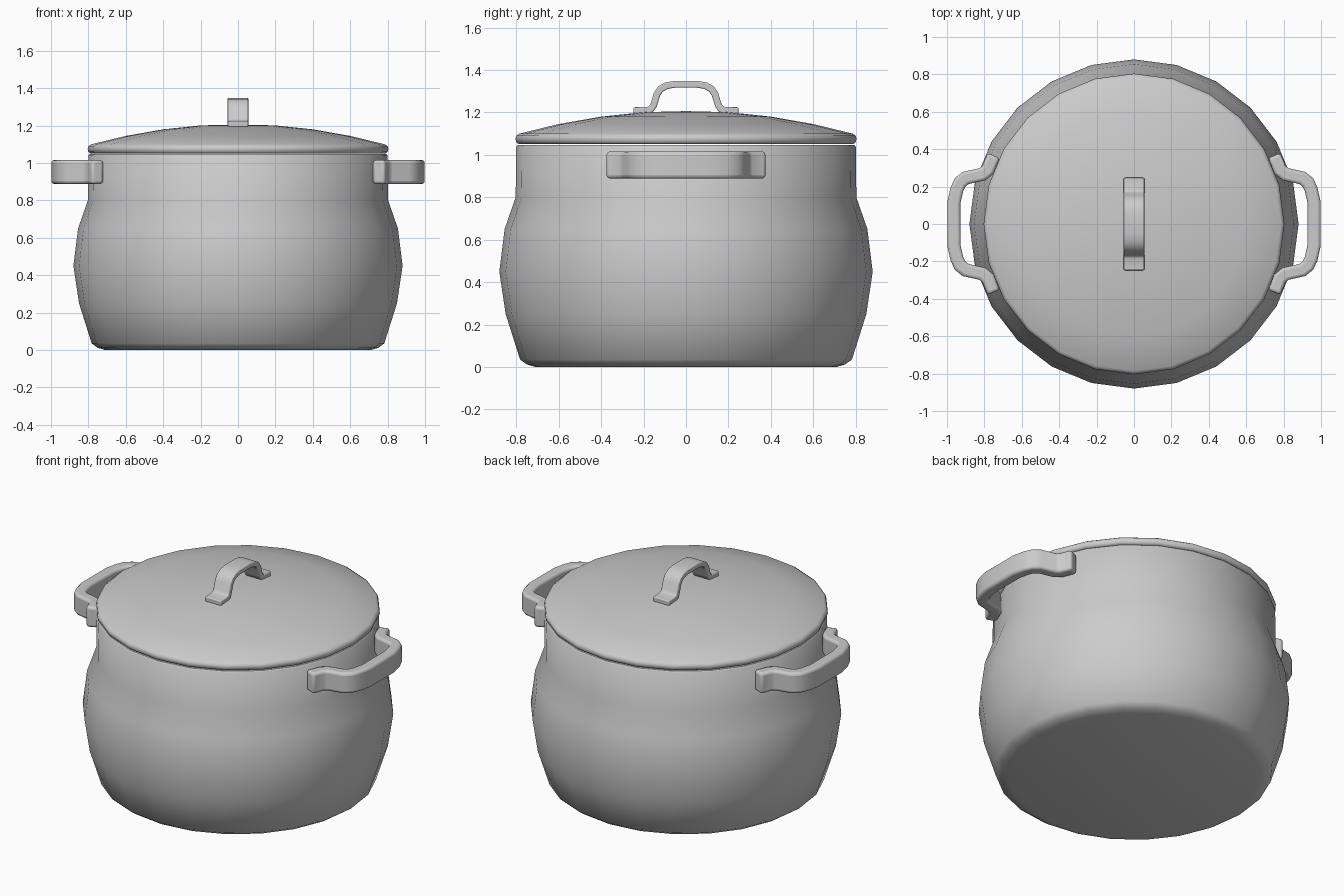
import bpy, bmesh, math
from mathutils import Vector

if "Cube" in bpy.data.objects:
    bpy.data.objects.remove(bpy.data.objects["Cube"])

SIDES = 24


def finish(bm, name, bevel=0.0, mirror=False):
    bmesh.ops.remove_doubles(bm, verts=bm.verts, dist=1e-5)
    bmesh.ops.recalc_face_normals(bm, faces=bm.faces)
    mesh = bpy.data.meshes.new(name)
    bm.to_mesh(mesh)
    bm.free()
    obj = bpy.data.objects.new(name, mesh)
    bpy.context.collection.objects.link(obj)
    bpy.ops.object.select_all(action='DESELECT')
    bpy.context.view_layer.objects.active = obj
    obj.select_set(True)
    if bevel:
        mod = obj.modifiers.new("soft_edges", 'BEVEL')
        mod.width = bevel
        mod.segments = 3
        mod.limit_method = 'ANGLE'
        mod.angle_limit = math.radians(50)
    if mirror:
        obj.modifiers.new("other_side", 'MIRROR')
    bpy.ops.object.shade_smooth_by_angle(angle=math.radians(45))
    return obj


def lathe(name, profile):
    """Spin a (radius, height) profile around z."""
    bm = bmesh.new()
    verts = [bm.verts.new((r, 0, z)) for r, z in profile]
    edges = [bm.edges.new(pair) for pair in zip(verts, verts[1:])]
    bmesh.ops.spin(bm, geom=verts + edges, cent=(0, 0, 0), axis=(0, 0, 1),
                   angle=math.tau, steps=SIDES, use_merge=False)
    return finish(bm, name)


def strap(name, half, thick, lo, hi, place, bevel, mirror=False):
    """Flat bar following a symmetric 2D path, extruded from lo to hi."""
    pts = [Vector(p) for p in half + [(-u, v) for u, v in reversed(half)]]
    left, right = [], []
    for i, p in enumerate(pts):
        a = (p - pts[i - 1]).normalized() if i else None
        b = (pts[i + 1] - p).normalized() if i < len(pts) - 1 else a
        a = a or b
        t = (a + b).normalized()
        n = Vector((-t.y, t.x)) * (thick / 2 / max(t.dot(a), 0.7))
        left.append(p + n)
        right.append(p - n)
    bm = bmesh.new()
    rings = [[bm.verts.new(place(q.x, q.y, h)) for q, h in
              ((l, lo), (l, hi), (r, hi), (r, lo))] for l, r in zip(left, right)]
    for a, b in zip(rings, rings[1:]):
        for k in range(4):
            bm.faces.new((a[k], a[(k + 1) % 4], b[(k + 1) % 4], b[k]))
    bm.faces.new(rings[0])
    bm.faces.new(rings[-1])
    return finish(bm, name, bevel, mirror)


# Hollow, bellied pot body
lathe("pot_body", [
    (0, 0), (0.71, 0), (0.75, 0.012), (0.782, 0.035), (0.85, 0.25), (0.88, 0.45),
    (0.855, 0.65), (0.803, 0.80), (0.80, 1.04), (0.793, 1.047), (0.77, 1.047),
    (0.77, 0.80), (0.84, 0.45), (0.75, 0.05), (0, 0.04)])

# Domed lid with rounded rim
lathe("lid", [
    (0, 1.17), (0.40, 1.15), (0.76, 1.07), (0.77, 1.05), (0.79, 1.052),
    (0.80, 1.06), (0.804, 1.075), (0.80, 1.09), (0.785, 1.10), (0.60, 1.145),
    (0.40, 1.18), (0.20, 1.201), (0, 1.206)])

# Arched lid handle
strap("lid_handle",
      [(-0.247, 1.208), (-0.18, 1.21), (-0.164, 1.217), (-0.152, 1.235),
       (-0.137, 1.285), (-0.12, 1.31), (-0.092, 1.326), (-0.05, 1.333)],
      0.032, -0.055, 0.055, lambda u, v, h: (h, u, v), 0.006)

# Side handles, with feet lying against the wall
strap("side_handle",
      [(-0.366, 0.75), (-0.29, 0.781), (-0.266, 0.81), (-0.246, 0.90),
       (-0.222, 0.93), (-0.185, 0.947), (-0.115, 0.963)],
      0.07, 0.888, 1.016, lambda u, v, h: (v, u, h), 0.016, mirror=True)
